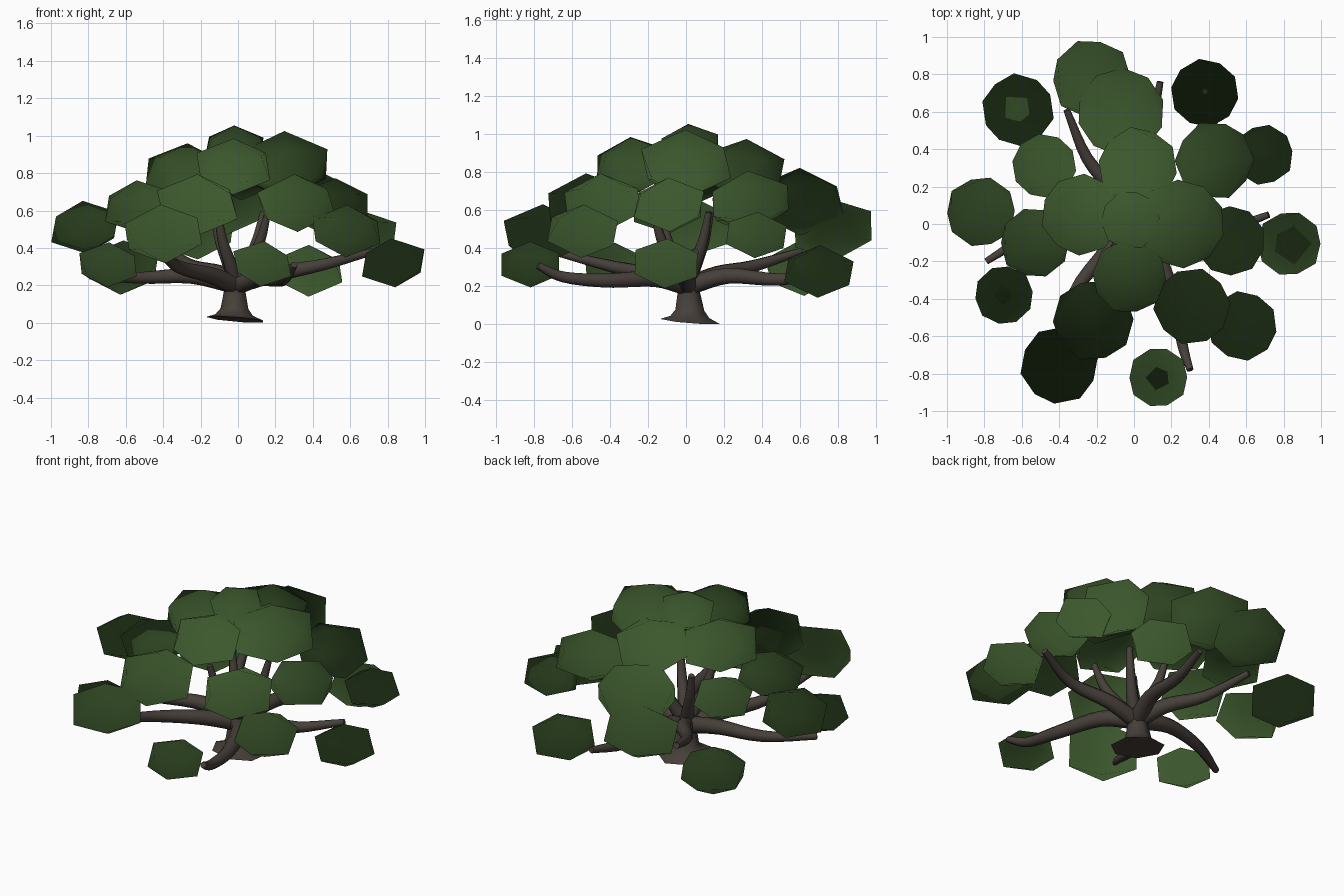
import bpy, bmesh, math, random
from mathutils import Vector, Matrix

if "Cube" in bpy.data.objects:
    bpy.data.objects.remove(bpy.data.objects["Cube"])

random.seed(4)


def material(name, rgb):
    m = bpy.data.materials.new(name)
    m.diffuse_color = (*rgb, 1)
    m.use_nodes = True
    m.node_tree.nodes["Principled BSDF"].inputs["Base Color"].default_value = m.diffuse_color
    return m


leaf = material("leaf green", (0.045, 0.097, 0.026))
bark = material("bark brown", (0.062, 0.050, 0.042))


def finish(name, bm, mat):
    """Turn a bmesh into a smooth shaded object (end caps stay flat)."""
    bmesh.ops.recalc_face_normals(bm, faces=bm.faces)
    for f in bm.faces:
        f.smooth = len(f.verts) < 5
    me = bpy.data.meshes.new(name)
    bm.to_mesh(me)
    bm.free()
    me.materials.append(mat)
    ob = bpy.data.objects.new(name, me)
    bpy.context.collection.objects.link(ob)
    return ob


def tube(name, path, radii, sides, slopes=None):
    """Closed tapered tube along a list of points; slopes keep rings level or leaning."""
    bm = bmesh.new()
    pts = [Vector(p) for p in path]
    rings = []
    for i, (p, r) in enumerate(zip(pts, radii)):
        d = pts[min(i + 1, len(pts) - 1)] - pts[max(i - 1, 0)]
        q = Matrix.Identity(3) if slopes else d.to_track_quat('Z', 'Y').to_matrix()
        ring = []
        for k in range(sides):
            a = math.tau * (k + 0.5) / sides
            o = q @ Vector((r * math.cos(a), r * math.sin(a), 0))
            if slopes:
                o.z = -slopes[i] * (o.x + o.y)
            ring.append(bm.verts.new(p + o))
        rings.append(ring)
    for a, b in zip(rings, rings[1:]):
        for k in range(sides):
            n = (k + 1) % sides
            bm.faces.new((a[k], a[n], b[n], b[k]))
    bm.faces.new(rings[0][::-1])
    bm.faces.new(rings[-1])
    return finish(name, bm, bark)


def smooth_path(ctrl, steps=4):
    """Catmull-Rom points through the control points."""
    c = [Vector(p) for p in ctrl]
    c = [2 * c[0] - c[1]] + c + [2 * c[-1] - c[-2]]
    out = []
    for i in range(1, len(c) - 2):
        a, b, d, e = c[i - 1:i + 3]
        for s in range(steps):
            t = s / steps
            out.append(0.5 * (2 * b + (d - a) * t + (2 * a - 5 * b + 4 * d - e) * t * t
                              + (3 * b - a - 3 * d + e) * t ** 3))
    return out + [c[-2]]


def branch(name, ctrl, r0, r1):
    pts = smooth_path(ctrl)
    n = len(pts) - 1
    tube(name, pts, [r0 + (r1 - r0) * (i / n) ** 1.6 for i in range(n + 1)], 8)


# Trunk with a short, slightly leaning flare at the foot
tube("trunk", [(-0.01, 0.02, 0.018), (-0.015, 0.02, 0.04), (-0.015, 0.02, 0.075),
               (-0.015, 0.015, 0.17), (-0.01, 0.01, 0.27)],
     [0.16, 0.105, 0.078, 0.06, 0.055], 7, slopes=[0.08, 0.06, 0.03, 0, 0])

# Spreading lower branches
fork = (-0.01, 0.01, 0.2)
spreading = {
    "left": [fork, (-0.25, 0.02, 0.25), (-0.52, -0.04, 0.24), (-0.79, -0.2, 0.25)],
    "front": [fork, (0.12, -0.16, 0.24), (0.22, -0.42, 0.23), (0.26, -0.65, 0.25), (0.3, -0.78, 0.31)],
    "right": [fork, (0.2, 0.0, 0.26), (0.45, -0.04, 0.31), (0.72, 0.05, 0.38)],
    "back": [fork, (0.05, 0.22, 0.255), (0.09, 0.5, 0.235), (0.14, 0.76, 0.28)],
    "front_left": [fork, (-0.15, -0.15, 0.255), (-0.32, -0.37, 0.30), (-0.42, -0.69, 0.38)],
    "back_left": [fork, (-0.1, 0.17, 0.265), (-0.25, 0.35, 0.305), (-0.36, 0.61, 0.385)],
}
for key, ctrl in spreading.items():
    branch("lower_branch_" + key, ctrl, 0.05, 0.019)

# Rising upper branches
for i, (x, y) in enumerate([(0.135, 0.12), (-0.13, 0.13), (-0.11, -0.13), (0.16, -0.17)]):
    branch(f"upper_branch_{i + 1}",
           [fork, (x * 0.4, y * 0.4, 0.32), (x * 0.75, y * 0.75, 0.44), (x, y, 0.59)], 0.04, 0.018)

# Foliage clumps: centre x, y, z and radius
clumps = [
    (0.83, -0.105, 0.32, 0.175), (-0.818, 0.065, 0.51, 0.19), (-0.62, 0.61, 0.295, 0.195),
    (0.378, 0.70, 0.278, 0.185), (0.692, 0.37, 0.47, 0.163), (0.43, 0.34, 0.65, 0.212),
    (0.31, -0.44, 0.64, 0.207), (0.515, -0.09, 0.63, 0.19), (-0.53, -0.10, 0.62, 0.19),
    (-0.48, 0.31, 0.61, 0.175), (-0.40, -0.755, 0.475, 0.21), (-0.218, -0.515, 0.63, 0.22),
    (-0.025, -0.28, 0.835, 0.202), (-0.02, 0.02, 0.935, 0.16), (0.25, 0.0, 0.845, 0.24),
    (-0.28, 0.05, 0.795, 0.22), (0.02, 0.305, 0.815, 0.215), (-0.07, 0.60, 0.645, 0.238),
    (-0.225, 0.775, 0.50, 0.216), (0.58, -0.545, 0.49, 0.188), (-0.695, -0.38, 0.31, 0.16),
    (0.13, -0.82, 0.315, 0.162),
]
crown_centre = Vector((0, 0, 0.41))
for i, (x, y, z, r) in enumerate(clumps):
    bm = bmesh.new()
    tilt = [random.uniform(-0.1, 0.1) for _ in range(2)]
    m = (Matrix.Translation((x, y, z)) @ Matrix.Rotation(tilt[0], 4, 'X')
         @ Matrix.Rotation(tilt[1], 4, 'Y') @ Matrix.Rotation(random.uniform(0, math.tau), 4, 'Z')
         @ Matrix.Diagonal((r / 0.91, r / 0.91, r * 0.75, 1)))
    bmesh.ops.create_icosphere(bm, subdivisions=1, radius=1, matrix=m)
    ob = finish(f"foliage_clump_{i + 1}", bm, leaf)
    # Soft crown shading: normals point away from the crown centre
    ob.data.normals_split_custom_set_from_vertices(
        [(v.co - crown_centre).normalized() for v in ob.data.vertices])
